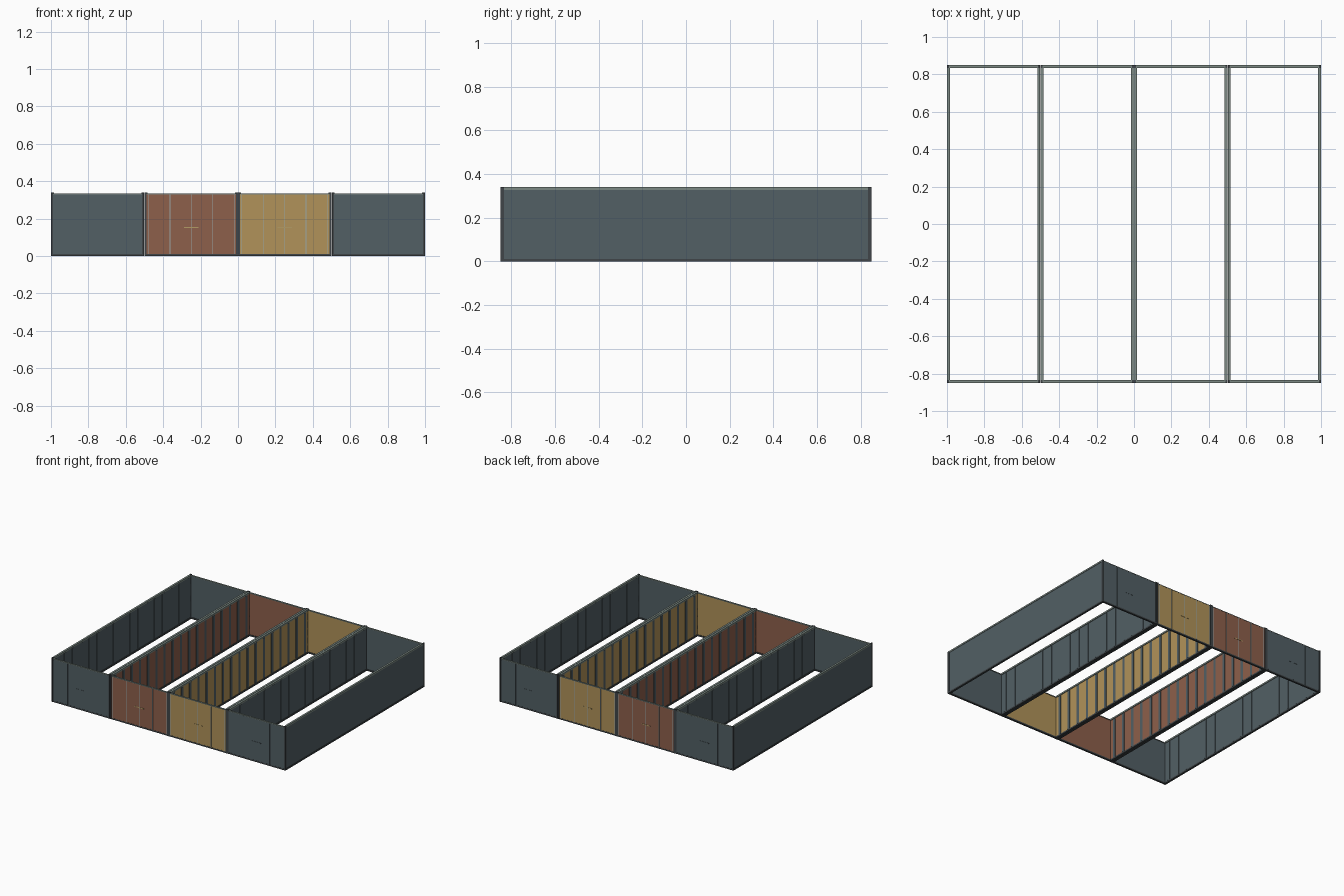
import bpy, bmesh
from mathutils import Matrix, Vector

if "Cube" in bpy.data.objects:
    bpy.data.objects.remove(bpy.data.objects["Cube"])

HALF, PITCH, L, H = 0.249, 0.50067, 0.85, 0.34
R = 0.015  # frame section


def mat(name, rgb):
    m = bpy.data.materials.new(name)
    m.diffuse_color = (*rgb, 1)
    m.use_nodes = True
    m.node_tree.nodes["Principled BSDF"].inputs["Base Color"].default_value = m.diffuse_color
    return m


slate = mat("slate", (0.085, 0.115, 0.13))
rust = mat("rust", (0.27, 0.115, 0.07))
ochre = mat("ochre", (0.44, 0.29, 0.10))
dark = mat("dark_steel", (0.05, 0.06, 0.065))
rail = mat("rail_steel", (0.20, 0.25, 0.23))
rod = mat("rod_steel", (0.33, 0.40, 0.41))
brass = mat("brass", (0.45, 0.33, 0.13))


def boxes(name, items, material):
    """One object made of boxes given as (x0, x1, y0, y1, z0, z1)."""
    bm = bmesh.new()
    for x0, x1, y0, y1, z0, z1 in items:
        c = Vector(((x0 + x1) / 2, (y0 + y1) / 2, (z0 + z1) / 2))
        s = (abs(x1 - x0), abs(y1 - y0), abs(z1 - z0))
        bmesh.ops.create_cube(bm, size=1, matrix=Matrix.Translation(c) @ Matrix.Diagonal((*s, 1)))
    me = bpy.data.meshes.new(name)
    bm.to_mesh(me)
    bm.free()
    me.materials.append(material)
    ob = bpy.data.objects.new(name, me)
    bpy.context.collection.objects.link(ob)


def container(tag, cx, paint):
    walls, ribs, posts, top, bottom, ends, rods, levers = ([] for _ in range(8))
    for s in (-1, 1):
        def side(d):  # x at depth d inward from the side
            return cx + s * (HALF - d)
        # long side wall, ribs and rails
        walls.append((side(0.003), side(0.010), -L + 0.01, L - 0.01, 0.008, H - 0.008))
        for i in range(17):
            y = -0.8 + i * 0.1
            ribs.append((side(0.010), side(0.0125), y - 0.012, y + 0.012, R, H - R))
        top.append((side(0), side(R), -L + R, L - R, H - 0.012, H))
        bottom.append((side(0), side(R), -L + R, L - R, 0, 0.012))
        for e in (-1, 1):
            posts.append((side(0), side(0.010), e * L, e * (L - R), 0, H))

    for e in (-1, 1):
        def end(d):  # y at depth d inward from the end
            return e * (L - d)
        # end doors, sills, headers, lock rods and lever
        a, b = cx - HALF + 0.010, cx + HALF - 0.010
        ends.append((a, b, end(0.002), end(0.011), 0.01, H - 0.010))
        top.append((a, b, end(0.001), end(R), H - 0.011, H - 0.006))
        bottom.append((a, b, end(0.001), end(R), 0, 0.011))
        for dx in (-0.23, -0.113, 0, 0.113, 0.23):
            rods.append((cx + dx - 0.002, cx + dx + 0.002, end(0.0008), end(0.003), 0.012, H - 0.012))
        levers.append((cx - 0.038, cx + 0.038, end(0.0003), end(0.003), 0.150, 0.156))

    boxes(tag + "_side_walls", walls, paint)
    boxes(tag + "_wall_ribs", ribs, slate)
    boxes(tag + "_corner_posts", posts, dark)
    boxes(tag + "_top_rails", top, rail)
    boxes(tag + "_bottom_rails", bottom, dark)
    boxes(tag + "_end_doors", ends, paint)
    boxes(tag + "_lock_rods", rods, slate if paint == slate else rod)
    boxes(tag + "_door_levers", levers, slate if paint == slate else brass)


# four open containers side by side
for k, (tag, paint) in enumerate((("left_container", slate), ("rust_container", rust),
                                  ("ochre_container", ochre), ("right_container", slate))):
    container(tag, (k - 1.5) * PITCH, paint)
